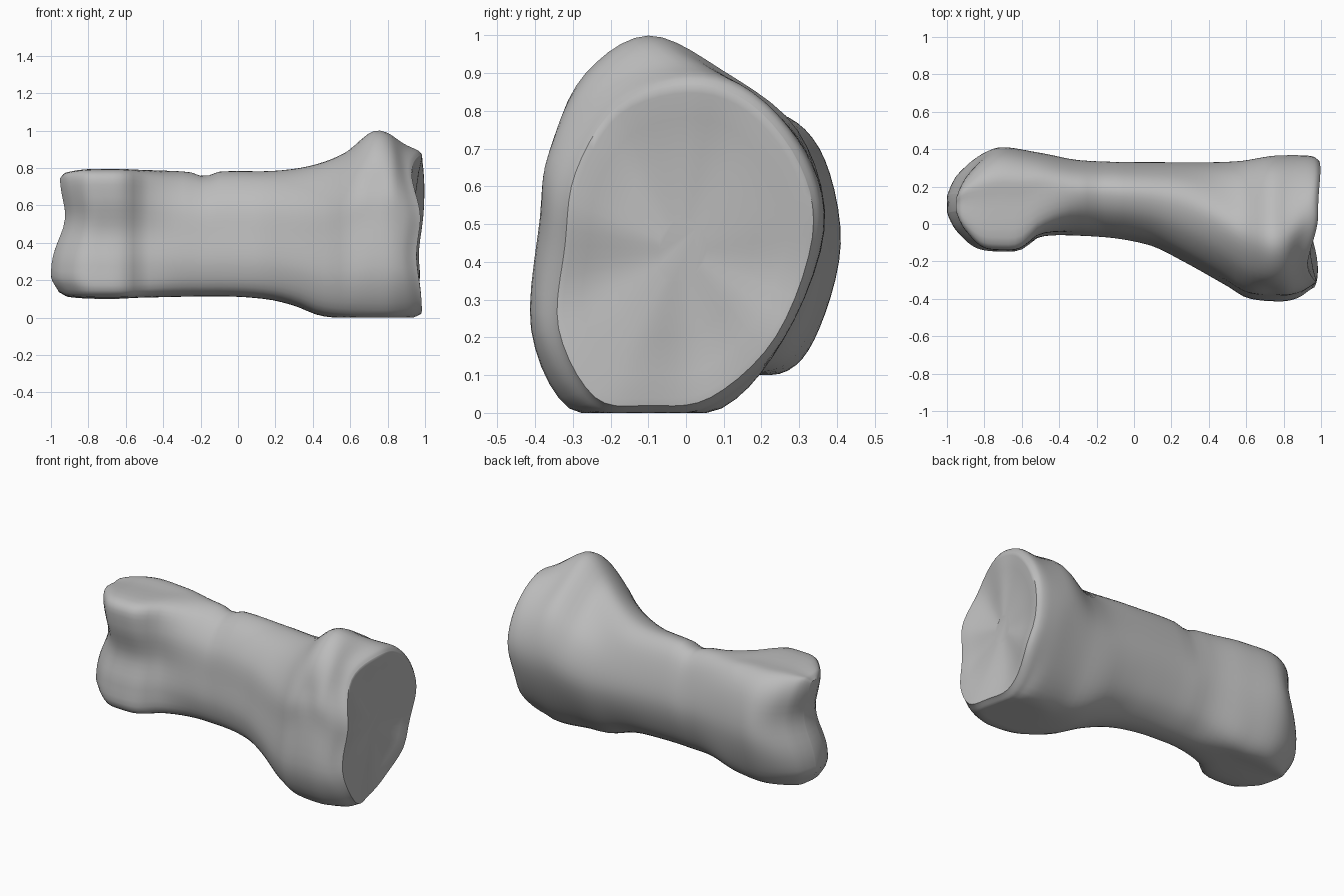
import bpy, bmesh, math

STATIONS = 64
SUB = 5

# Outline curves along the length: (x, value)
BACK = [(-1, .16), (-.985, .21), (-.95, .28), (-.85, .37), (-.72, .41), (-.5, .38), (-.28, .34),
        (.2, .33), (.55, .335), (.75, .365), (.9, .365), (.96, .355), (.985, .335)]
FRONT = [(-1, .06), (-.985, .02), (-.95, -.04), (-.85, -.13), (-.72, -.15), (-.6, -.14), (-.5, -.075),
         (-.2, -.065), (.08, -.11), (.25, -.19), (.5, -.33), (.6, -.39), (.75, -.41), (.9, -.4), (.985, -.355)]
TOP = [(-1, .74), (-.97, .77), (-.8, .79), (-.27, .78), (-.18, .755), (-.1, .78), (.2, .785), (.4, .815),
       (.57, .88), (.74, 1), (.92, .915), (.97, .89), (.985, .87)]
BOTTOM = [(-1, .14), (-.95, .115), (-.7, .105), (-.1, .115), (.15, .1), (.3, .065), (.44, .012), (.6, 0), (.93, 0), (.985, .02)]

# Cross-sections in unit (y, z), from the top round by the front
KNUCKLE = [(0, 1), (-.85, .97), (-.95, .58), (-.82, .02), (-.95, -.5), (-.9, -.95),
           (0, -1), (.5, -.98), (.8, -.65), (1, 0), (.85, .65), (.5, .98)]
SHAFT = [(.2, 1), (-.35, .87), (-.8, .5), (-.95, 0), (-1, -.5), (-.75, -.9),
         (-.1, -1), (.5, -.8), (.85, -.43), (1, 0), (.88, .45), (.6, .85)]
BASE = [(-.2, 1), (-.63, .8), (-.9, .4), (-.94, .05), (-1, -.55), (-.74, -.97),
        (-.25, -1), (.3, -.97), (.72, -.6), (1, 0), (.82, .5), (.3, .82)]
RIM = [(.05, 1), (-.5, .86), (-.82, .45), (-.9, 0), (-.95, -.52), (-.67, -.95),
       (-.25, -1), (.22, -.95), (.72, -.57), (1, .05), (.9, .5), (.52, .88)]


def smooth(a, b, v):
    t = min(1, max(0, (v - a) / (b - a)))
    return t * t * (3 - 2 * t)


def bump(v, centre, width):
    return math.exp(-((v - centre) / width) ** 2)


def curve(keys, x):
    """Smooth curve through the keys."""
    n = len(keys)
    i = 0
    while i < n - 2 and x > keys[i + 1][0]:
        i += 1

    def slope(k):
        a, b = keys[max(k - 1, 0)], keys[min(k + 1, n - 1)]
        return (b[1] - a[1]) / (b[0] - a[0])
    (xa, va), (xb, vb) = keys[i], keys[i + 1]
    w = xb - xa
    t = min(1, max(0, (x - xa) / w))
    s = t * t * (3 - 2 * t)
    return (va * (1 - s) + vb * s + slope(i) * w * t * (1 - t) ** 2
            - slope(i + 1) * w * t * t * (1 - t))


def rounded(points):
    """Closed smooth loop through the section points."""
    n, loop = len(points), []
    for i in range(n):
        p = [points[(i + k - 1) % n] for k in range(4)]
        for j in range(SUB):
            t = j / SUB
            loop.append([((2 * p[1][c]) + (p[2][c] - p[0][c]) * t
                          + (2 * p[0][c] - 5 * p[1][c] + 4 * p[2][c] - p[3][c]) * t * t
                          + (3 * p[1][c] - p[0][c] - 3 * p[2][c] + p[3][c]) * t ** 3) / 2
                         for c in (0, 1)])
    return loop


def shape_ends(x, y, z):
    """Groove between the knuckles and dish the rim of the base."""
    tip = smooth(.6, 1, -x)
    rim = smooth(.8, .98, x)
    dx = tip * (.035 * bump(z, .52, .14) + .045 * smooth(.25, .6, z) + .045 * smooth(.22, .12, z))
    dx -= rim * (.03 * bump(z, .33, .17) + .06 * smooth(.05, -.25, y) * smooth(.5, .8, z))
    dx += rim * .012 * smooth(.1, .3, y)
    # Cut back the lower rear corner of the base
    dx -= rim * .05 * smooth(.25, .02, z) * smooth(-.25, .05, y)
    # Shallow dent behind the upper front lip of the base
    dent = .02 * bump(x, .73, .07) * bump(z, .7, .1) * smooth(-.1, -.3, y)
    return x + dx, y + dent, z


sections = [rounded(p) for p in (KNUCKLE, SHAFT, BASE, RIM)]
bm = bmesh.new()
rings = []

# Body lofted along the length
for s in range(STATIONS + 1):
    x = -.0075 - .9925 * math.cos(math.pi * s / STATIONS)
    to_knuckle = smooth(-.25, -.65, x)
    to_rim = smooth(.78, .97, x)
    to_base = smooth(.2, .76, x) - to_rim
    weights = (to_knuckle, 1 - to_knuckle - to_base - to_rim, to_base, to_rim)
    back, front, top, bottom = (curve(k, x) for k in (BACK, FRONT, TOP, BOTTOM))
    ring = []
    for points in zip(*sections):
        u, v = (sum(w * p[c] for w, p in zip(weights, points)) for c in (0, 1))
        y = (back + front) / 2 + u * (back - front) / 2
        z = (top + bottom) / 2 + v * (top - bottom) / 2
        ring.append(bm.verts.new(shape_ends(x, y, max(0, z))))
    rings.append(ring)

# Dished joint face on the base
outer = rings[-1]
for scale, depth in ((.95, 0), (.8, .012), (.55, .022), (.2, .026)):
    ring = []
    for v in outer:
        y, z = -.01 + (v.co.y + .01) * scale, .43 + (v.co.z - .43) * scale
        x = .96 + (v.co.x - .96) * scale - depth
        ring.append(bm.verts.new((x, y, z)))
    rings.append(ring)

for a, b in zip(rings, rings[1:]):
    for i in range(len(a)):
        j = (i + 1) % len(a)
        bm.faces.new((a[i], a[j], b[j], b[i]))
bm.faces.new(rings[-1])

# Knuckle tip closed by strips across from front to back
end = rings[0]
half = len(end) // 2
for i in range(half):
    strip = (end[i], end[i + 1], end[-i - 1], end[-i])
    bm.faces.new(list(dict.fromkeys(strip)))
bmesh.ops.recalc_face_normals(bm, faces=bm.faces)

old = bpy.data.objects.get("Cube")
if old:
    bpy.data.objects.remove(old, do_unlink=True)

mesh = bpy.data.meshes.new("finger_bone")
bm.to_mesh(mesh)
bm.free()
bone = bpy.data.objects.new("finger_bone", mesh)
bpy.context.collection.objects.link(bone)

grey = bpy.data.materials.new("bone_grey")
grey.use_nodes = True
grey.diffuse_color = (.5, .5, .5, 1)
grey.node_tree.nodes["Principled BSDF"].inputs["Base Color"].default_value = (.5, .5, .5, 1)
mesh.materials.append(grey)

bpy.ops.object.select_all(action='DESELECT')
bone.select_set(True)
bpy.context.view_layer.objects.active = bone
bpy.ops.object.shade_smooth_by_angle(angle=math.radians(50))
